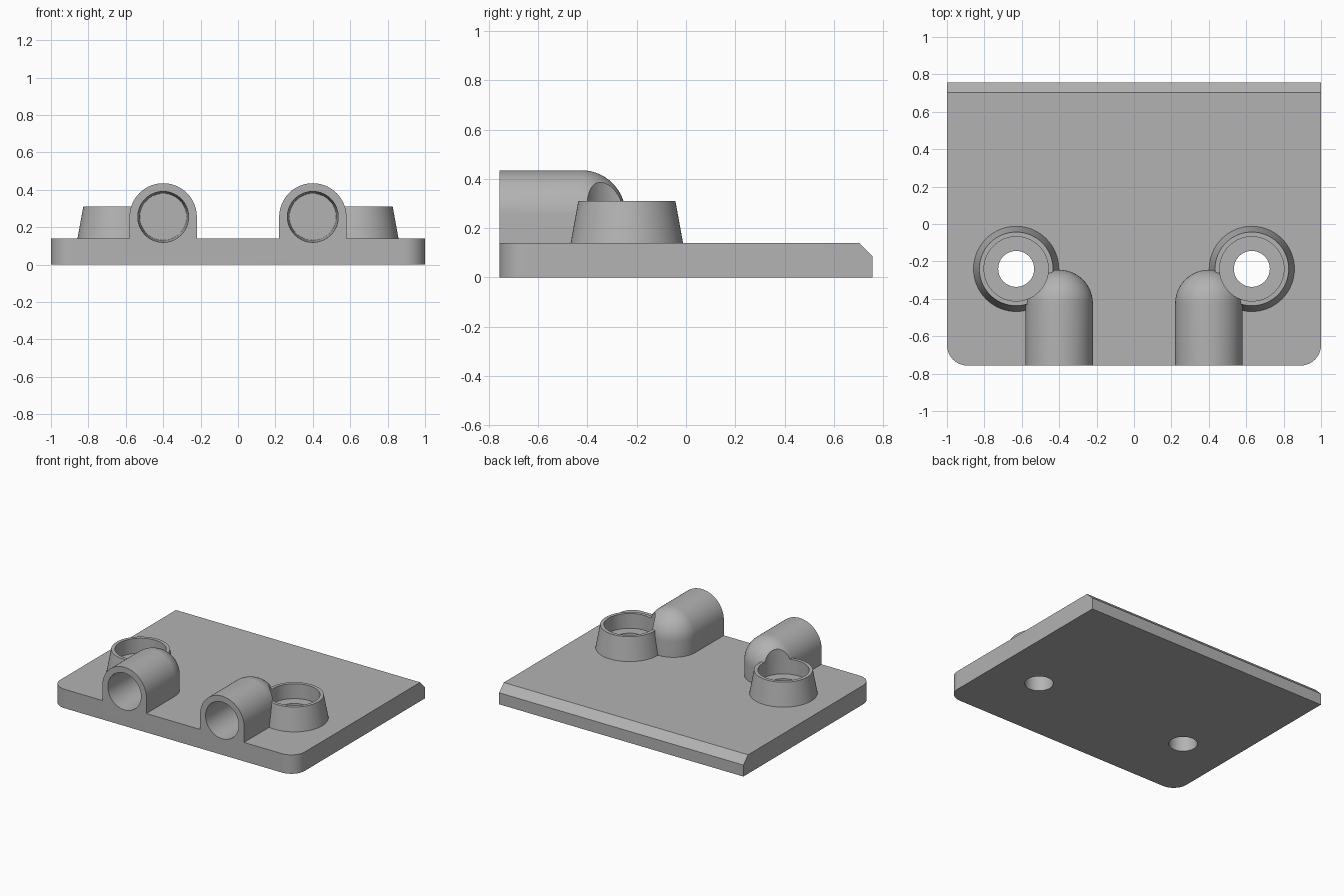
import bpy, bmesh
from math import sin, cos, pi

if "Cube" in bpy.data.objects:
    bpy.data.objects.remove(bpy.data.objects["Cube"], do_unlink=True)

HALF_Y, PLATE_Z = 0.757, 0.14
BOSS_X, BOSS_Y = 0.63, -0.24
TUBE_X, TUBE_Z, TUBE_R = 0.4, 0.255, 0.18

grey = bpy.data.materials.new("plain grey")
grey.use_nodes = True
COLOUR = (0.45, 0.45, 0.45, 1)
grey.diffuse_color = COLOUR
grey.node_tree.nodes["Principled BSDF"].inputs["Base Color"].default_value = COLOUR


def make_object(name, bm):
    bmesh.ops.remove_doubles(bm, verts=bm.verts, dist=1e-5)
    bmesh.ops.recalc_face_normals(bm, faces=bm.faces)
    mesh = bpy.data.meshes.new(name)
    bm.to_mesh(mesh)
    bm.free()
    mesh.materials.append(grey)
    obj = bpy.data.objects.new(name, mesh)
    bpy.context.collection.objects.link(obj)
    return obj


def stack(name, loops):
    """Solid skinned through closed loops of equal length."""
    bm = bmesh.new()
    rings = [[bm.verts.new(p) for p in loop] for loop in loops]
    n = len(rings[0])
    for low, high in zip(rings, rings[1:]):
        for i in range(n):
            j = (i + 1) % n
            bm.faces.new((low[i], low[j], high[j], high[i]))
    bm.faces.new(rings[0])
    bm.faces.new(rings[-1])
    return make_object(name, bm)


def cone(name, x, y, rings, n=64):
    """Upright round solid from (radius, z) pairs."""
    return stack(name, [[(x + r * cos(2 * pi * i / n), y + r * sin(2 * pi * i / n), z)
                         for i in range(n)] for r, z in rings])


def bore(name, x, z, rings, n=64):
    """Round solid along y from (radius, y) pairs."""
    return stack(name, [[(x + r * cos(2 * pi * i / n), y, z + r * sin(2 * pi * i / n))
                         for i in range(n)] for r, y in rings])


def domed_tube(name, x, n=14):
    """Arched body with a rounded back end, built as horizontal layers."""
    layers = [(TUBE_R, 0.05)]
    layers += [(TUBE_R * cos(pi / 2 * i / n), TUBE_Z + TUBE_R * sin(pi / 2 * i / n))
               for i in range(n + 1)]
    centre_y = -0.425
    bm = bmesh.new()
    rings = []
    for w, z in layers:
        arc = [(x + w * cos(pi * i / 28), centre_y + w * sin(pi * i / 28), z)
               for i in range(29)]
        loop = [(x + w, -HALF_Y, z)] + arc + [(x - w, -HALF_Y, z)]
        rings.append([bm.verts.new(p) for p in loop])
    count = len(rings[0])
    for low, high in zip(rings, rings[1:]):
        for i in range(count):
            j = (i + 1) % count
            bm.faces.new((low[i], low[j], high[j], high[i]))
    bm.faces.new(rings[0])
    return make_object(name, bm)


def combine(target, other, operation):
    mod = target.modifiers.new(operation, 'BOOLEAN')
    mod.operation, mod.solver, mod.object = operation, 'EXACT', other
    bpy.context.view_layer.objects.active = target
    bpy.ops.object.modifier_apply(modifier=mod.name)
    bpy.data.objects.remove(other, do_unlink=True)


# Plate with rounded front corners and a chamfered back edge
R = 0.11
outline = [(1, HALF_Y), (-1, HALF_Y)]
for side, start in ((-1, pi), (1, 1.5 * pi)):
    outline += [(side * (1 - R) + R * cos(start + pi / 2 * i / 12),
                 -HALF_Y + R + R * sin(start + pi / 2 * i / 12)) for i in range(13)]
plate = stack("base_plate", [[(x, y, z) for x, y in outline] for z in (0, PLATE_Z)])
bm = bmesh.new()
bm.from_mesh(plate.data)
back = [e for e in bm.edges
        if all(v.co.y > HALF_Y - 0.01 and v.co.z > PLATE_Z - 0.01 for v in e.verts)]
bmesh.ops.bevel(bm, geom=back, offset=0.055, segments=1, affect='EDGES')
bm.to_mesh(plate.data)
bm.free()

# Tapered bosses and domed tubes on both sides
for s in (-1, 1):
    boss = cone("boss", s * BOSS_X, BOSS_Y, [(0.245, 0.05), (0.228, PLATE_Z), (0.197, 0.31)])
    combine(plate, boss, 'UNION')
    combine(plate, domed_tube("tube", s * TUBE_X), 'UNION')

# Pockets, through holes and slightly tapered tube bores
for s in (-1, 1):
    cutters = [
        cone("pocket", s * BOSS_X, BOSS_Y, [(0.172, 0.2), (0.172, 0.6)]),
        cone("through_hole", s * BOSS_X, BOSS_Y, [(0.096, -0.1), (0.096, 0.3)]),
        bore("tube_bore", s * TUBE_X, TUBE_Z,
             [(0.138, -HALF_Y - 0.05), (0.136, -HALF_Y), (0.125, -0.42)]),
    ]
    for cutter in cutters:
        combine(plate, cutter, 'DIFFERENCE')

bpy.ops.object.select_all(action='DESELECT')
plate.select_set(True)
bpy.context.view_layer.objects.active = plate
bpy.ops.object.shade_smooth_by_angle(angle=pi / 7)
